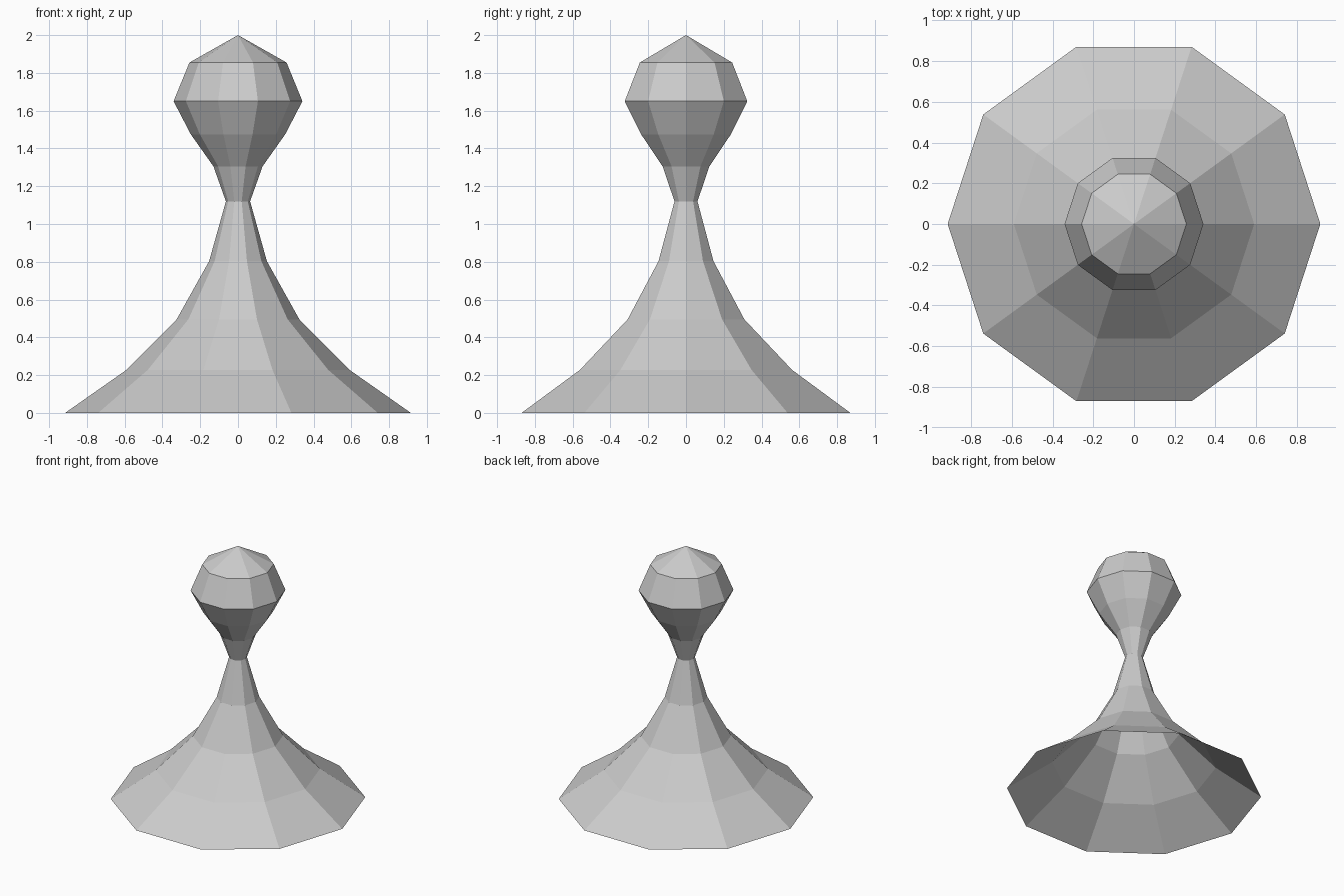
import bpy, bmesh
from math import cos, sin, tau

if "Cube" in bpy.data.objects:
    bpy.data.objects.remove(bpy.data.objects["Cube"])

SIDES = 10


def lathe(name, profile, tip=None):
    """Flat-faced turned part from (radius, height) points, optionally closed to a tip."""
    bm = bmesh.new()
    rings = [[bm.verts.new((r * cos(tau * i / SIDES), r * sin(tau * i / SIDES), z))
              for i in range(SIDES)] for r, z in profile]
    for low, high in zip(rings, rings[1:]):
        for i in range(SIDES):
            j = (i + 1) % SIDES
            bm.faces.new((low[i], low[j], high[j], high[i]))
    if tip is not None:
        apex = bm.verts.new((0, 0, tip))
        for i in range(SIDES):
            bm.faces.new((rings[-1][i], rings[-1][(i + 1) % SIDES], apex))
    mesh = bpy.data.meshes.new(name)
    bm.to_mesh(mesh)
    bm.free()
    obj = bpy.data.objects.new(name, mesh)
    bpy.context.collection.objects.link(obj)
    return obj


# Flared hollow base, open underneath, narrowing to the neck
lathe("flared_base", [(0.915, 0), (0.59, 0.228), (0.325, 0.495),
                      (0.153, 0.803), (0.064, 1.12)])

# Faceted bulb head rising from the neck to a point
lathe("bulb_head", [(0.064, 1.12), (0.13, 1.305), (0.25, 1.475),
                    (0.341, 1.65), (0.257, 1.855)], tip=2.0)
